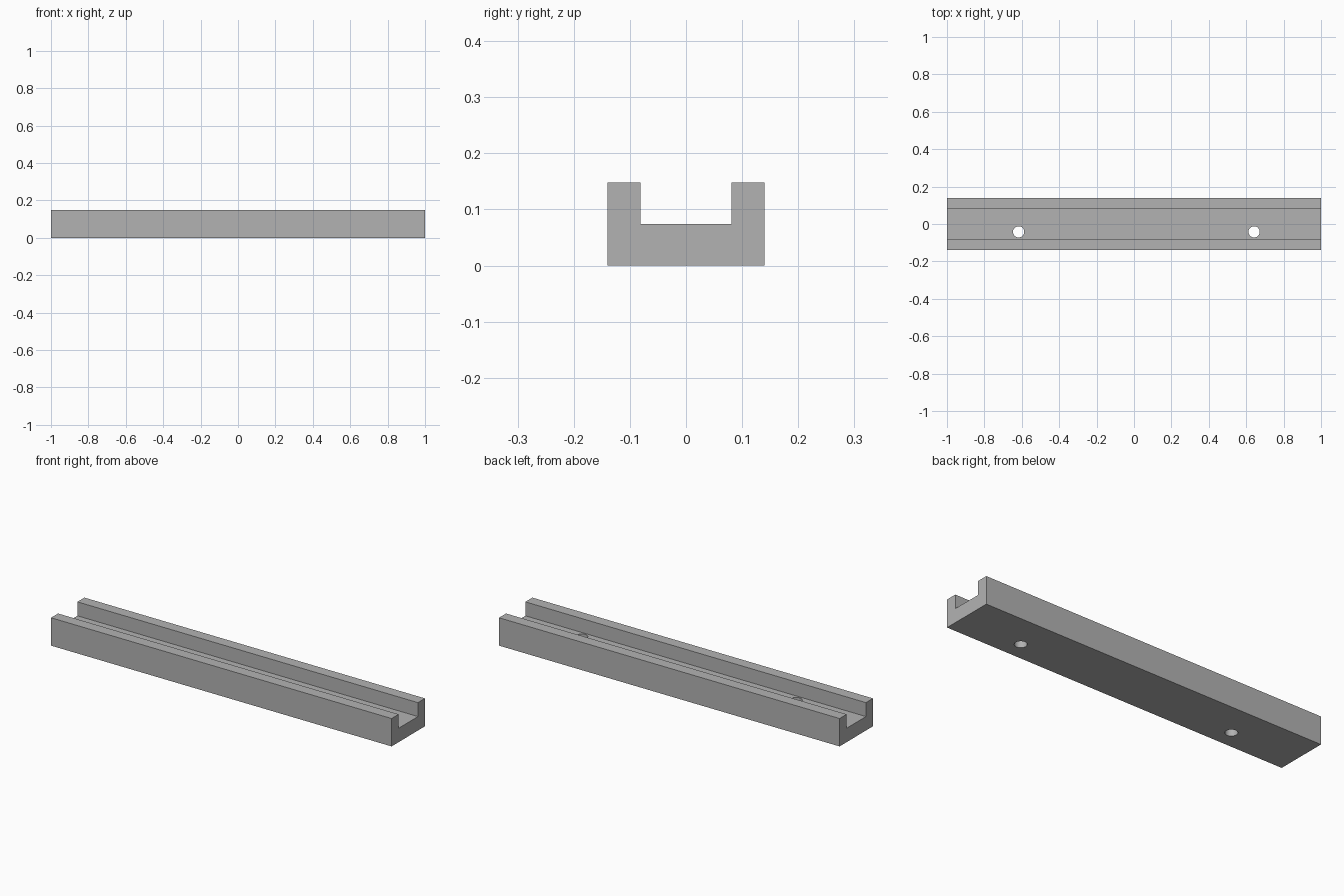
import bpy
import bmesh

cube = bpy.data.objects.get("Cube")
if cube:
    bpy.data.objects.remove(cube, do_unlink=True)

LENGTH, HALF_WIDTH, HEIGHT = 2.0, 0.14, 0.148
HALF_SLOT, FLOOR = 0.081, 0.074

grey = bpy.data.materials.new("plain grey")
grey.use_nodes = True
colour = (0.45, 0.45, 0.45, 1)
grey.diffuse_color = colour
grey.node_tree.nodes["Principled BSDF"].inputs["Base Color"].default_value = colour


def add_object(name, bm):
    bmesh.ops.recalc_face_normals(bm, faces=bm.faces)
    mesh = bpy.data.meshes.new(name)
    bm.to_mesh(mesh)
    bm.free()
    obj = bpy.data.objects.new(name, mesh)
    bpy.context.collection.objects.link(obj)
    mesh.materials.append(grey)
    return obj


# U-shaped channel: half profile mirrored across the middle, swept along x
half = [(HALF_WIDTH, 0), (HALF_WIDTH, HEIGHT), (HALF_SLOT, HEIGHT), (HALF_SLOT, FLOOR)]
profile = half + [(-y, z) for y, z in reversed(half)]
bm = bmesh.new()
end = bm.faces.new([bm.verts.new((-LENGTH / 2, y, z)) for y, z in profile])
swept = bmesh.ops.extrude_face_region(bm, geom=[end], use_keep_orig=True)
verts = [v for v in swept["geom"] if isinstance(v, bmesh.types.BMVert)]
bmesh.ops.translate(bm, verts=verts, vec=(LENGTH, 0, 0))
channel = add_object("channel_rail", bm)

# Two round screw holes through the floor
for side, x in (("right", -0.617), ("left", 0.642)):
    bm = bmesh.new()
    bmesh.ops.create_cone(bm, cap_ends=True, segments=32, radius1=0.03, radius2=0.03, depth=0.4)
    cutter = add_object(side + "_hole_cutter", bm)
    cutter.location = (x, -0.042, 0)
    cutter.hide_render = True
    cutter.hide_viewport = True
    cutter.display_type = "WIRE"
    cut = channel.modifiers.new(side + "_hole", "BOOLEAN")
    cut.operation = "DIFFERENCE"
    cut.solver = "EXACT"
    cut.object = cutter

# Smooth hole walls, crisp channel edges
bpy.context.view_layer.objects.active = channel
channel.select_set(True)
for modifier in list(channel.modifiers):
    bpy.ops.object.modifier_apply(modifier=modifier.name)
bpy.ops.object.shade_smooth_by_angle()
